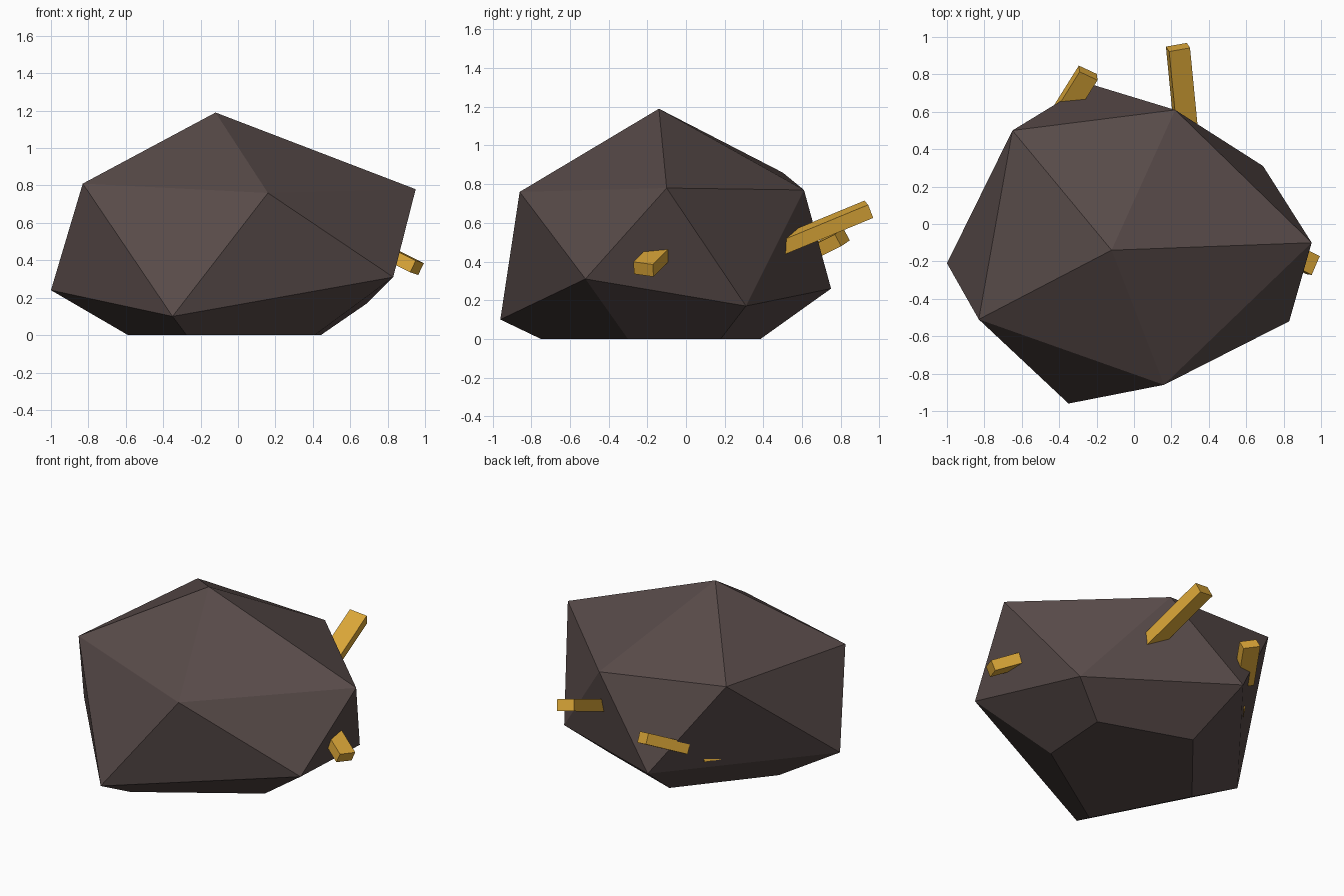
import bpy, bmesh
from mathutils import Vector, Matrix

cube = bpy.data.objects.get("Cube")
if cube:
    bpy.data.objects.remove(cube, do_unlink=True)


def material(name, rgb):
    m = bpy.data.materials.new(name)
    m.use_nodes = True
    color = (*rgb, 1)
    m.diffuse_color = color
    bsdf = m.node_tree.nodes["Principled BSDF"]
    bsdf.inputs["Base Color"].default_value = color
    bsdf.inputs["Roughness"].default_value = 0.8
    return m


def finish(bm, name, mat):
    bmesh.ops.recalc_face_normals(bm, faces=bm.faces)
    mesh = bpy.data.meshes.new(name)
    bm.to_mesh(mesh)
    bm.free()
    mesh.materials.append(mat)
    obj = bpy.data.objects.new(name, mesh)
    bpy.context.collection.objects.link(obj)
    return obj


stone = material("dark_brown_stone", (0.098, 0.07, 0.067))
gold = material("gold", (0.72, 0.39, 0.04))

# Boulder: uneven twenty-sided solid, two staggered rings between two tips
upper = [(-0.83, -0.51, 0.81), (0.16, -0.86, 0.76), (0.95, -0.10, 0.78),
         (0.22, 0.61, 0.77), (-0.65, 0.50, 0.86)]
lower = [(-0.35, -0.96, 0.10), (0.83, -0.52, 0.31), (0.69, 0.31, 0.17),
         (-0.24, 0.75, 0.26), (-1.0, -0.21, 0.24)]
bm = bmesh.new()
top = bm.verts.new((-0.12, -0.14, 1.19))
tip = bm.verts.new((-0.03, -0.07, -0.325))
up = [bm.verts.new(p) for p in upper]
low = [bm.verts.new(p) for p in lower]
for i in range(5):
    j = (i + 1) % 5
    for tri in ((top, up[i], up[j]), (up[i], low[i], up[j]),
                (up[j], low[i], low[j]), (tip, low[j], low[i])):
        bm.faces.new(tri)

# Flat base: slice at the ground and close the hole
geom = bm.verts[:] + bm.edges[:] + bm.faces[:]
bmesh.ops.bisect_plane(bm, geom=geom, plane_co=(0, 0, 0),
                       plane_no=(0, 0, 1), clear_inner=True)
bmesh.ops.holes_fill(bm, edges=[e for e in bm.edges if e.is_boundary])
finish(bm, "boulder", stone)


# Gold bars: boxes sunk into the stone, placed by the centre of the outer end
def gold_bar(name, end, out, side, length, width=0.11, height=0.07):
    d = Vector(out).normalized()
    u = Vector(side)
    u = (u - d * u.dot(d)).normalized()
    v = d.cross(u)
    frame = Matrix((d, u, v)).transposed().to_4x4()
    frame.translation = Vector(end) - d * length / 2
    box = bmesh.new()
    bmesh.ops.create_cube(box, size=1)
    bmesh.ops.scale(box, vec=(length, width, height), verts=box.verts)
    bmesh.ops.transform(box, matrix=frame, verts=box.verts)
    return finish(box, name, gold)


gold_bar("long_gold_bar", (0.235, 0.945, 0.67), (-0.09, 0.92, 0.38),
         (1, 0.15, -0.2), 0.6, 0.115, 0.075)
gold_bar("back_gold_bar", (-0.245, 0.808, 0.525), (0.5, 0.8, 0.4),
         (-0.83, 0.45, 0.3), 0.3)
gold_bar("left_gold_bar", (0.957, -0.22, 0.36), (0.10, -0.05, -0.05),
         (0.45, 1, -0.15), 0.25)
gold_bar("buried_gold_bar", (-0.501, 0.436, 0.335), (-0.6, 0.4, 0.2),
         (0.4, 0.6, 0), 0.25)
